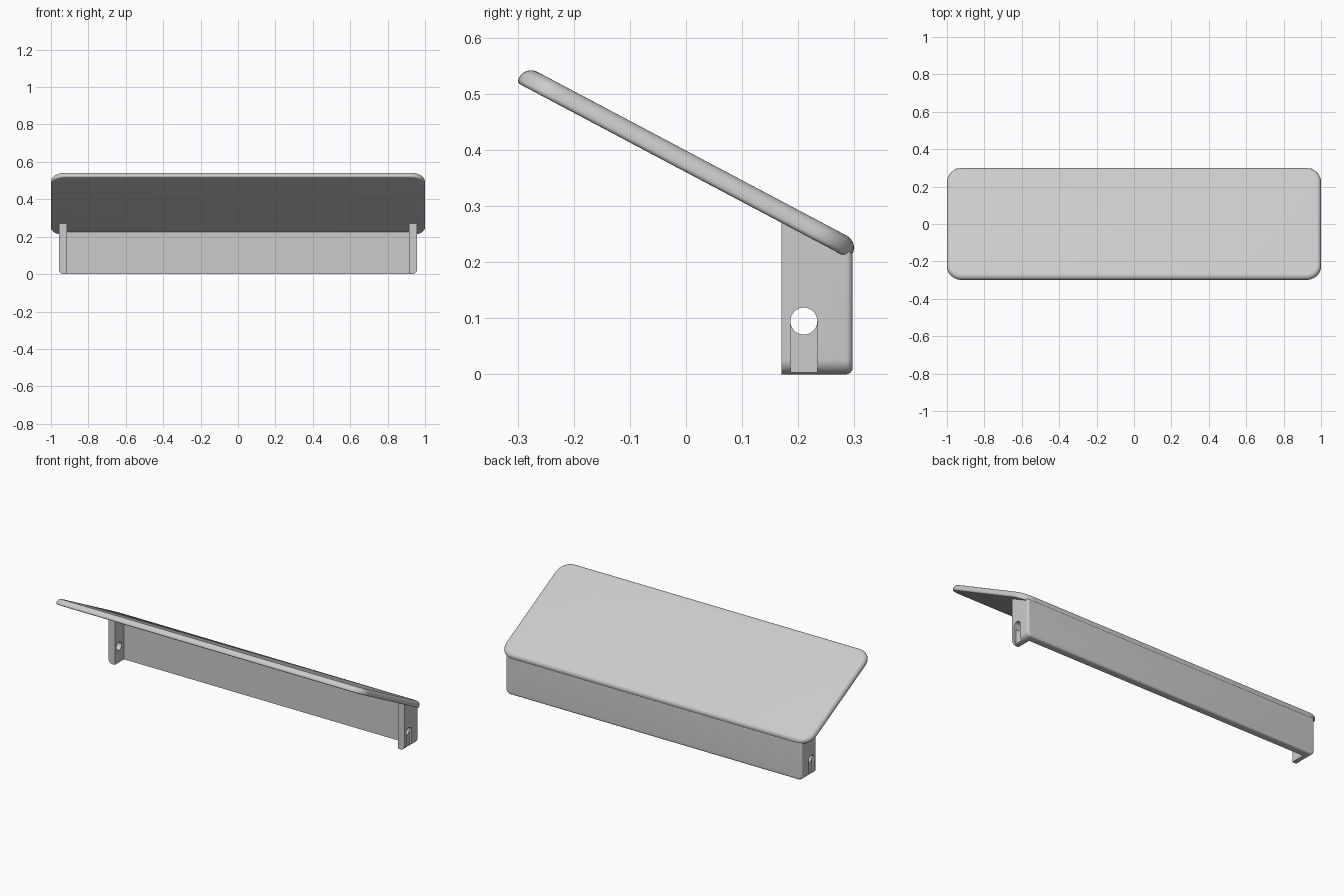
import bpy, bmesh
from math import radians, sin, cos, pi
from mathutils import Matrix

old = bpy.data.objects.get("Cube")
if old:
    bpy.data.objects.remove(old, do_unlink=True)

grey = bpy.data.materials.new("light_grey")
grey.use_nodes = True
colour = (0.6, 0.6, 0.6, 1)
grey.diffuse_color = colour
grey.node_tree.nodes["Principled BSDF"].inputs["Base Color"].default_value = colour


def arc(cx, cy, r, start, steps=10):
    """Quarter circle as a list of 2D points."""
    return [(cx + r * cos(start + pi / 2 * i / steps),
             cy + r * sin(start + pi / 2 * i / steps)) for i in range(steps + 1)]


def prism(points, offset):
    """Extrude a closed 3D outline by an offset."""
    bm = bmesh.new()
    face = bm.faces.new([bm.verts.new(p) for p in points])
    ext = bmesh.ops.extrude_face_region(bm, geom=[face])
    moved = [g for g in ext["geom"] if isinstance(g, bmesh.types.BMVert)]
    bmesh.ops.translate(bm, verts=moved, vec=offset)
    bmesh.ops.recalc_face_normals(bm, faces=bm.faces)
    return bm


def round_edges(bm, test, radius):
    edges = [e for e in bm.edges if all(test(v.co) for v in e.verts)]
    bmesh.ops.bevel(bm, geom=edges, offset=radius, segments=8, profile=0.5,
                    affect='EDGES', clamp_overlap=True)


def make_object(name, bm):
    mesh = bpy.data.meshes.new(name)
    bm.to_mesh(mesh)
    bm.free()
    mesh.materials.append(grey)
    ob = bpy.data.objects.new(name, mesh)
    bpy.context.collection.objects.link(ob)
    return ob


def activate(ob):
    bpy.ops.object.select_all(action='DESELECT')
    ob.select_set(True)
    bpy.context.view_layer.objects.active = ob


def cut(ob, bm):
    cutter = make_object("cutter", bm)
    cutter.hide_render = True
    mod = ob.modifiers.new("cut", 'BOOLEAN')
    mod.operation, mod.solver, mod.object = 'DIFFERENCE', 'EXACT', cutter
    activate(ob)
    bpy.ops.object.modifier_apply(modifier=mod.name)
    bpy.data.objects.remove(cutter, do_unlink=True)


def box(x, y, z):
    """Box from three (low, high) ranges."""
    return prism([(x[0], y[0], z[0]), (x[1], y[0], z[0]),
                  (x[1], y[1], z[0]), (x[0], y[1], z[0])], (0, 0, z[1] - z[0]))


# Sloping plate: rounded rectangle with softened rims
THICK, HALF, CORNER = 0.034, 0.336, 0.08
cx, cy = 1 - CORNER, HALF - CORNER
outline = (arc(cx, cy, CORNER, 0) + arc(-cx, cy, CORNER, pi / 2)
           + arc(-cx, -cy, CORNER, pi) + arc(cx, -cy, CORNER, 3 * pi / 2))
bm = prism([(x, y, 0) for x, y in outline], (0, 0, THICK))
round_edges(bm, lambda c: c.z > THICK - 1e-4, 0.024)
round_edges(bm, lambda c: c.z < 1e-4, 0.008)
bm.transform(Matrix.Translation((0, -0.005, 0.363))
             @ Matrix.Rotation(radians(-27.9), 4, 'X'))
plate = make_object("sloping_plate", bm)

# Mounting bracket: back wall with two end cheeks under the plate
WIDE, FRONT, BACK, FOOT = 0.957, 0.17, 0.297, 0.026
section = (arc(-WIDE + FOOT, FOOT, FOOT, pi) + arc(WIDE - FOOT, FOOT, FOOT, 3 * pi / 2)
           + [(WIDE, 0.3), (-WIDE, 0.3)])
bm = prism([(x, FRONT, z) for x, z in section], (0, BACK - FRONT, 0))
for v in bm.verts:
    if v.co.z > 0.29:
        v.co.z = 0.285 if v.co.y < FRONT + 0.01 else 0.22
round_edges(bm, lambda c: c.y > BACK - 1e-4, 0.012)
bracket = make_object("mounting_bracket", bm)
cut(bracket, box((-0.915, 0.915), (-0.2, 0.255), (-0.2, 0.6)))

# Round hole through both cheeks
HOLE_Y, HOLE_Z, HOLE_R = 0.21, 0.095, 0.024
ring = [(HOLE_Y + HOLE_R * cos(2 * pi * i / 40),
         HOLE_Z + HOLE_R * sin(2 * pi * i / 40)) for i in range(40)]
cut(bracket, prism([(-1.2, y, z) for y, z in ring], (2.4, 0, 0)))

# Shallow slot down from each hole on the outer faces
for side in (-1, 1):
    xs = sorted((side * (WIDE - 0.014), side * 1.1))
    cut(bracket, box(xs, (HOLE_Y - HOLE_R, HOLE_Y + HOLE_R), (-0.1, HOLE_Z)))

for ob in (plate, bracket):
    activate(ob)
    bpy.ops.object.shade_smooth_by_angle(angle=radians(30))
